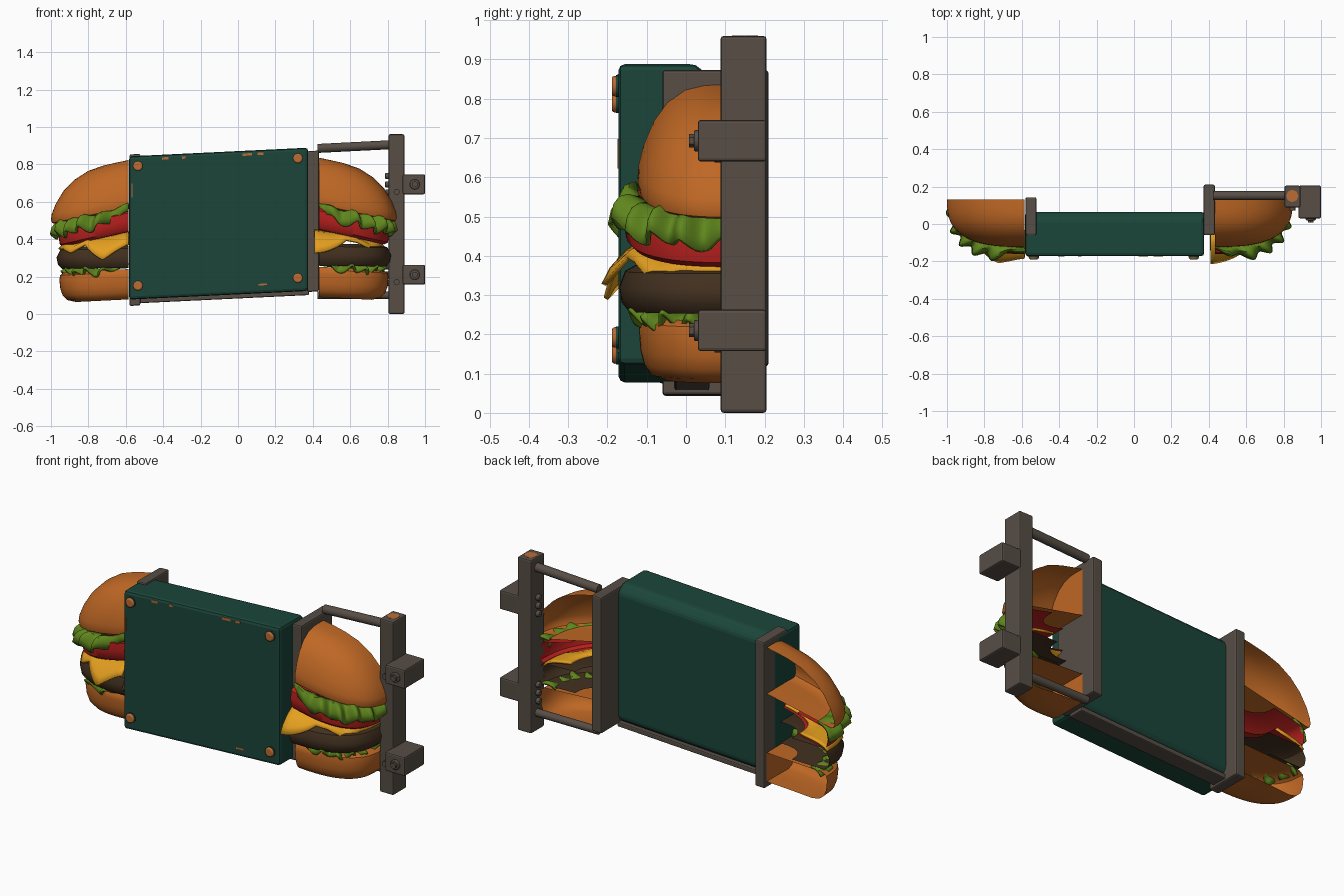
import bpy, bmesh, math
from mathutils import Vector

cube = bpy.data.objects.get("Cube")
if cube:
    bpy.data.objects.remove(cube, do_unlink=True)


def material(name, r, g, b):
    m = bpy.data.materials.new(name)
    m.use_nodes = True
    m.diffuse_color = (r, g, b, 1)
    bsdf = next(n for n in m.node_tree.nodes if n.type == 'BSDF_PRINCIPLED')
    bsdf.inputs["Base Color"].default_value = (r, g, b, 1)
    bsdf.inputs["Roughness"].default_value = 0.7
    return m


GREEN = material("dark green paint", 0.011, 0.06, 0.042)
METAL = material("grey metal", 0.095, 0.075, 0.06)
RUST = material("rust", 0.5, 0.15, 0.035)
BUN = material("toasted bun", 0.52, 0.137, 0.018)
LEAF = material("lettuce green", 0.115, 0.24, 0.012)
TOMATO = material("tomato red", 0.45, 0.014, 0.012)
CHEESE = material("cheese yellow", 0.78, 0.35, 0.014)
PATTY = material("patty brown", 0.055, 0.03, 0.014)


def add(name, bm, mat, bevel=0, smooth=False):
    bmesh.ops.recalc_face_normals(bm, faces=bm.faces)
    mesh = bpy.data.meshes.new(name)
    bm.to_mesh(mesh)
    bm.free()
    mesh.materials.append(mat)
    ob = bpy.data.objects.new(name, mesh)
    bpy.context.collection.objects.link(ob)
    if bevel:
        mod = ob.modifiers.new("Bevel", 'BEVEL')
        mod.width, mod.segments = bevel, 2
    if smooth:
        bpy.ops.object.select_all(action='DESELECT')
        ob.select_set(True)
        bpy.context.view_layer.objects.active = ob
        bpy.ops.object.shade_smooth_by_angle(angle=math.radians(40))
    return ob


def prism(name, x0, x1, profile, mat, bevel=0, slope=0):
    """Side profile (y, z) extruded along x, sheared upward by slope."""
    bm = bmesh.new()
    ends = [[bm.verts.new((x, y, z + slope * (x + 0.1))) for y, z in profile]
            for x in (x0, x1)]
    n = len(profile)
    for e in ends:
        bm.faces.new(e)
    for i in range(n):
        j = (i + 1) % n
        bm.faces.new((ends[0][i], ends[0][j], ends[1][j], ends[1][i]))
    return add(name, bm, mat, bevel)


def box(name, x, y, z, mat, bevel=0.008, slope=0):
    outline = [(y[0], z[0]), (y[1], z[0]), (y[1], z[1]), (y[0], z[1])]
    return prism(name, x[0], x[1], outline, mat, bevel, slope)


def rod(name, start, end, r, mat, sides=16, bevel=0):
    a, b = Vector(start), Vector(end)
    bm = bmesh.new()
    bmesh.ops.create_cone(bm, cap_ends=True, segments=sides, radius1=r,
                          radius2=r, depth=(b - a).length)
    turn = (b - a).to_track_quat('Z', 'Y').to_matrix()
    for v in bm.verts:
        v.co = turn @ v.co + (a + b) / 2
    return add(name, bm, mat, bevel, sides > 8)


# Burger layers: a quarter sweep of a profile, open at the back
def layer(name, side, profile, rx, ry, slope, mat, wave=None, steps=40, cap=False, inset=0):
    cut = (0.434 if side > 0 else -0.585) - side * inset
    lift = 0.012 if side > 0 else 0
    bm = bmesh.new()
    rows = []
    for i in range(steps + 1):
        t = i / steps
        c = math.cos(t * math.pi / 2)
        s = math.sin(t * math.pi / 2)
        c, s = max(c, 0) ** 0.72, max(s, 0) ** 0.72
        row = []
        for r, z in profile:
            dr, dz = wave(t, r, side) if wave else (0, 0)
            d = rx * (r + dr) * c
            row.append(bm.verts.new((cut + side * d, 0.13 - ry * (r + dr) * s,
                                     z + dz + lift - slope * d)))
        rows.append(row)
    for a, b in zip(rows, rows[1:]):
        for k in range(len(profile) - 1):
            bm.faces.new((a[k], a[k + 1], b[k + 1], b[k]))
    if cap:
        bm.faces.new(rows[-1])
    bmesh.ops.remove_doubles(bm, verts=bm.verts, dist=0.0005)
    return add(name, bm, mat, 0, True)


def ruffle(t, r, side):
    # Broad lobes that hang lowest mid-way and lift toward the panel
    k = max(0, (r - 0.78) / 0.22)
    a = math.sin(t * 34 + side)
    b = math.sin(t * 17 + 2 * side)
    pinch = max(0, t - 0.82) / 0.18
    return k * (0.045 * a - 0.17 * pinch), k * (0.018 * a + 0.01 * b + 0.02 * pinch)


def droop(t, r, side):
    # Slice corners hang past the patty edge
    k = max(0, (r - 0.6) / 0.4)
    tip = max(0, 1 - abs(t - (1 if side > 0 else 0.87)) / 0.22)
    small = max(0, 1 - abs(t - 0.45) / 0.2)
    return k * (0.17 * tip + 0.02 * small), -k * k * (0.1 * tip + 0.03 * small)


TOP = [(0, .822), (.15, .823), (.32, .822), (.52, .810), (.7, .778), (.84, .73),
       (.94, .67), (.99, .62), (1, .592), (.985, .572), (.95, .565), (.72, .567), (0, .567)]
BASE = [(0, .24), (.7, .24), (.93, .24), (.99, .225), (1, .20), (.985, .15),
        (.95, .115), (.88, .09), (.76, .078), (.4, .08), (0, .08)]
MEAT = [(.4, .365), (.86, .365), (.95, .35), (1, .31), (.98, .27), (.92, .248), (.4, .248)]
SLICE = [(.5, .555), (.92, .555), (.98, .54), (1, .50), (.98, .455), (.93, .44), (.5, .436)]
LEAVES = [(.78, .568), (.88, .572), (.94, .562), (.98, .54), (1, .505)]
LOW_LEAVES = [(.78, .25), (.87, .258), (.95, .25), (1, .234)]
SHEET = [(.55, .445), (.75, .445), (.85, .443), (.95, .435), (1, .417)]

for side, hand in ((-1, "right"), (1, "left")):
    layer(hand + "_top_bun", side, TOP, .415, .253, .21, BUN, cap=side > 0)
    leaf = layer(hand + "_upper_lettuce", side, LEAVES, .405, .325, .21, LEAF, ruffle, 96)
    low = layer(hand + "_lower_lettuce", side, LOW_LEAVES, .35, .28, .04, LEAF, ruffle, 96)
    layer(hand + "_tomato", side, SLICE, .375, .29, .23, TOMATO)
    slice_ = layer(hand + "_cheese", side, SHEET, .375, .295, .18, CHEESE, droop, 60,
                   inset=.025 if side > 0 else 0)
    for ob in (leaf, low, slice_):
        ob.modifiers.new("Thickness", 'SOLIDIFY').thickness = 0.012
    layer(hand + "_patty", side, MEAT, .385, .3, .02, PATTY)
    layer(hand + "_bottom_bun", side, BASE, .37, .25, .05, BUN, cap=True)

# Sign panel with a chamfered back edge
TILT = 0.048
prism("sign_panel", -.582, .375,
      [(-.172, .1), (.035, .1), (.065, .13), (.065, .825), (.025, .866), (-.172, .866)],
      GREEN, .016, TILT)
box("bottom_rail", (-.53, .38), (-.03, .06), (.078, .105), METAL, .006, TILT)
box("right_side_bar", (-.58, -.522), (-.06, .143), (.066, .876), METAL, .008, TILT)
box("left_side_bar", (.372, .432), (-.06, .21), (.095, .848), METAL, .008, TILT)


def edge(x):
    return TILT * (x + 0.1)


# Corner bolts: painted collars with rusty heads
for x in (-.535, .32):
    for z in (.172, .812):
        h = z + edge(x)
        rod("bolt_collar", (x, -.165, h), (x, -.178, h), .028, GREEN)
        rod("bolt_head", (x, -.172, h), (x, -.189, h), .026, RUST, 16, .007)

# Worn paint
for x, w in ((-.39, .035), (-.29, .02), (.05, .05), (.12, .03)):
    box("worn_top_edge", (x - w / 2, x + w / 2), (-.174, -.169), (.839, .852), RUST, 0, TILT)
box("worn_bottom_edge", (.11, .155), (-.174, -.169), (.142, .151), RUST, 0, TILT)
box("worn_side_edge", (-.57, -.563), (-.174, -.169), (.645, .72), RUST, 0, TILT)

# Mounting post, connecting rods and wall brackets
box("mounting_post", (.805, .89), (.088, .205), (0, .96), METAL)
rod("worn_post_top", (.846, .15, .957), (.846, .15, .961), .033, RUST, 8)
rod("upper_rod", (.425, .152, .885), (.82, .152, .905), .024, METAL)
rod("lower_rod", (.425, .152, .1), (.82, .152, .1), .021, METAL)
for z in (.21, .693):
    box("wall_bracket", (.88, 1), (.03, .205), (z - .053, z + .053), METAL)
    rod("bracket_washer", (.945, .035, z), (.945, .02, z), .027, METAL, 16, .004)
    rod("bracket_bolt", (.945, .025, z), (.945, .008, z), .017, METAL, 6)
    rod("post_bolt", (.848, .09, z - .04), (.848, .072, z - .04), .016, METAL, 12)
    for dz in (-.045, 0, .045):
        rod("post_side_bolt", (.81, .15, z + dz), (.787, .15, z + dz), .017, METAL, 12, .004)
